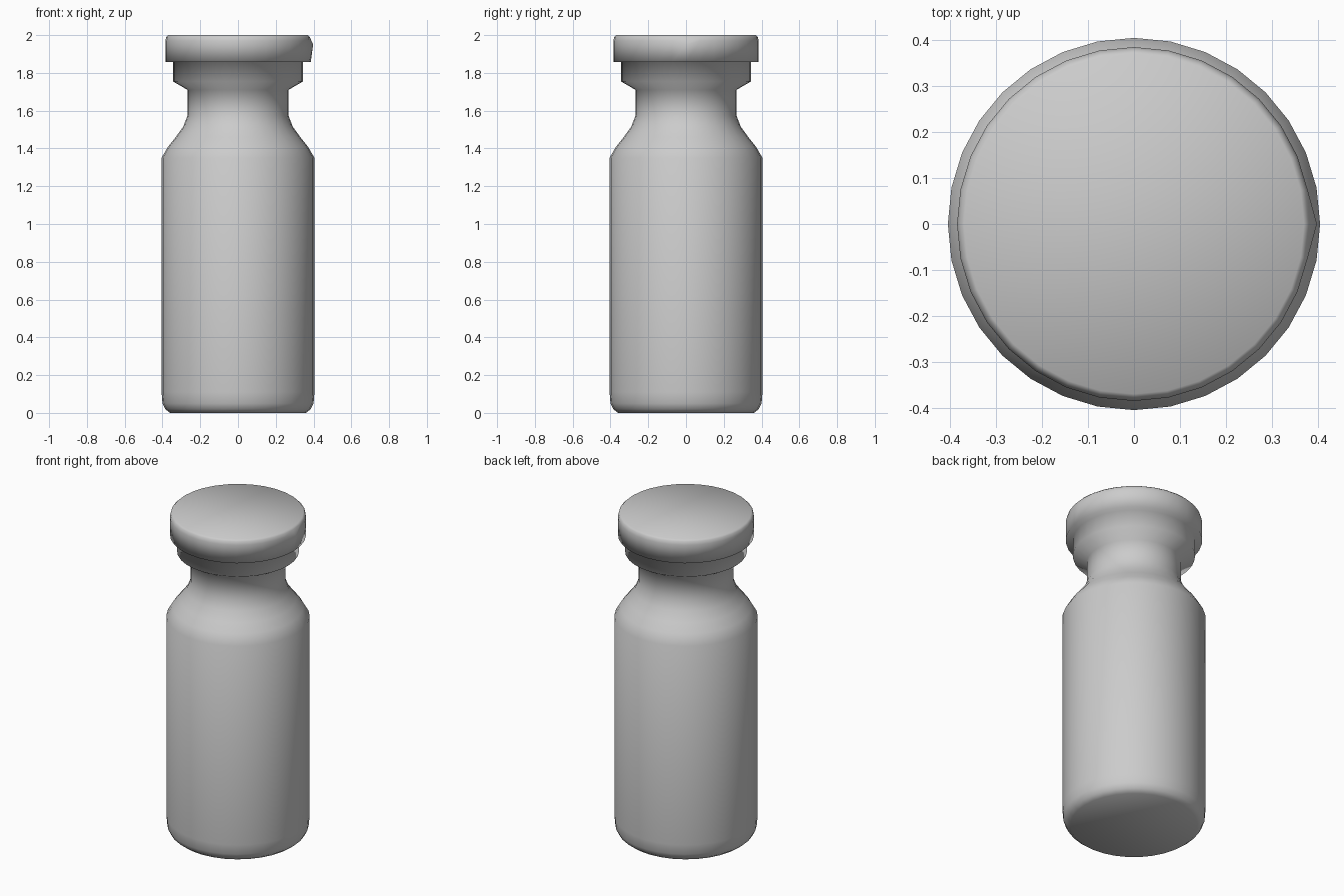
import bpy, bmesh, math

cube = bpy.data.objects.get("Cube")
if cube:
    bpy.data.objects.remove(cube, do_unlink=True)

SIDES = 32

grey = bpy.data.materials.new("plain_grey")
grey.use_nodes = True
colour = (0.6, 0.6, 0.6, 1)
grey.diffuse_color = colour
grey.node_tree.nodes["Principled BSDF"].inputs["Base Color"].default_value = colour

# Outline as (radius, height), from the base up
body = [(0.36, 0), (0.385, 0.02), (0.4, 0.05), (0.405, 0.11), (0.405, 1.35)]
shoulder = [(0.37, 1.41), (0.33, 1.46), (0.29, 1.515), (0.267, 1.575)]
collar = [(0.267, 1.71), (0.345, 1.755), (0.345, 1.857)]
cap = [(0.385, 1.857), (0.385, 1.97), (0.38, 1.99), (0.37, 2)]


def lathe(name, profile):
    """Spin an outline around z and close both ends."""
    bm = bmesh.new()
    rings = []
    for r, z in profile:
        rings.append([bm.verts.new((r * math.cos(i * math.tau / SIDES),
                                    r * math.sin(i * math.tau / SIDES), z))
                      for i in range(SIDES)])
    for low, high in zip(rings, rings[1:]):
        for i in range(SIDES):
            j = (i + 1) % SIDES
            bm.faces.new((low[i], low[j], high[j], high[i]))
    bm.faces.new(rings[0][::-1])
    bm.faces.new(rings[-1])
    # Small lifting lip on the left of the cap
    rings[-3][0].co = (0.398, 0, 1.95)
    bm.normal_update()
    mesh = bpy.data.meshes.new(name)
    bm.to_mesh(mesh)
    bm.free()
    for face in mesh.polygons:
        face.use_smooth = True
    mesh.materials.append(grey)
    obj = bpy.data.objects.new(name, mesh)
    bpy.context.collection.objects.link(obj)
    return obj


lathe("capped_vial", body + shoulder + collar + cap)
